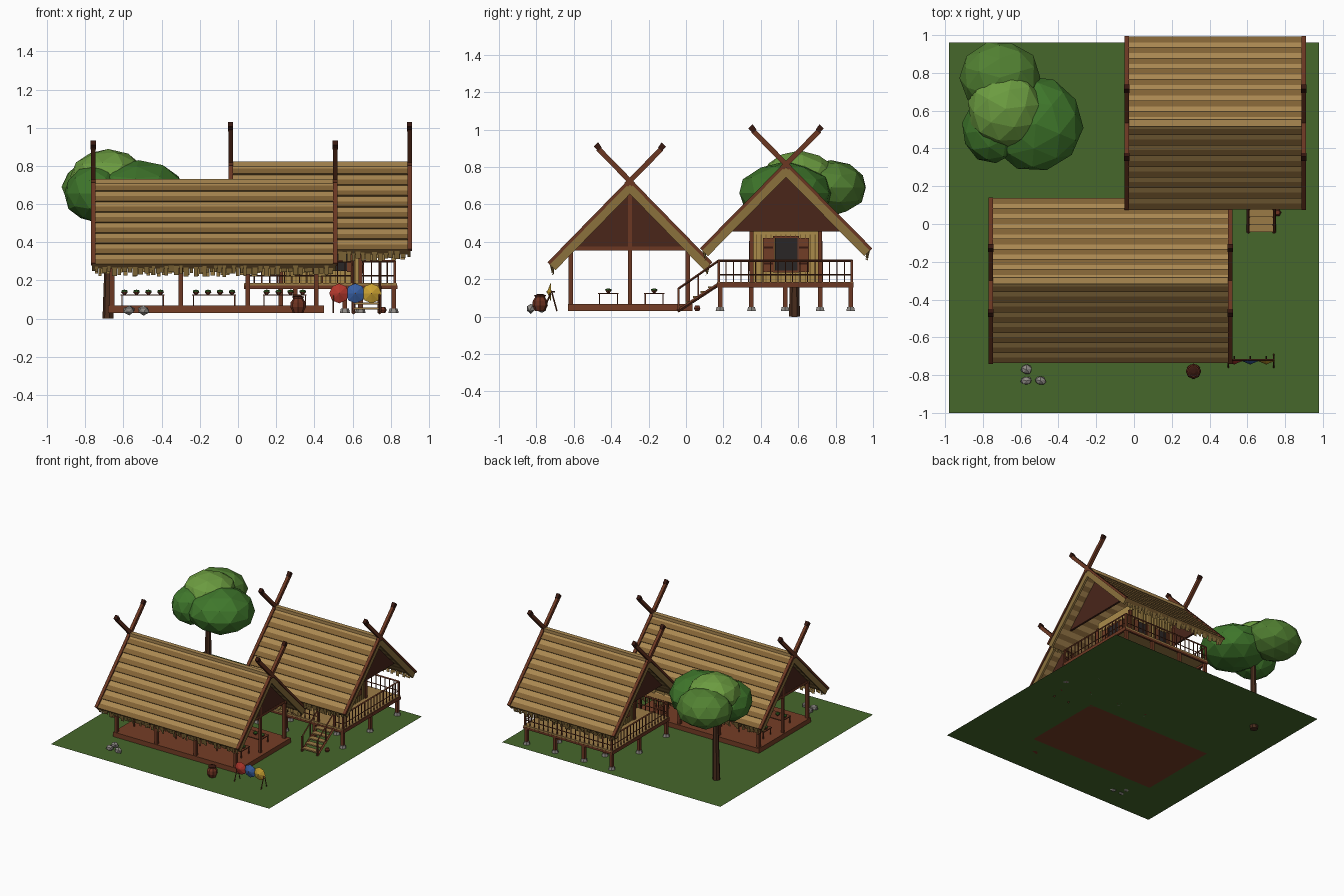
import bpy, bmesh, math, random
from mathutils import Vector, Matrix

if "Cube" in bpy.data.objects:
    bpy.data.objects.remove(bpy.data.objects["Cube"])

random.seed(4)
G = 0.03          # ground level
parts = {}        # part name -> (bmesh, colour)
COL = dict(grass='48672F', thatch='A98752', straw='806238', fringe='8A703F', wood='6B3A27', dark='3A1E17',
           gable='4B2A20', floor='74402A', wall='A88A4C', batten='7C6233', door='2E2A2A', shutter='70402A',
           stone='8F8B86', tan='9A7A48', leaf='41762F', leaf2='527F35', leaf3='6B9A42', bark='4A3022',
           red='B03A30', blue='3A5FA0', yellow='C9A035', clay='6E3626', plant='3C6B2C')


def part(name, col):
    if name not in parts:
        parts[name] = (bmesh.new(), col)
    return parts[name][0]


def box(name, col, x0, x1, y0, y1, z0, z1):
    m = Matrix.Translation(((x0+x1)/2, (y0+y1)/2, (z0+z1)/2)) @ Matrix.Diagonal((x1-x0, y1-y0, z1-z0, 1))
    bmesh.ops.create_cube(part(name, col), size=1, matrix=m)


def prism(name, col, pts, x0, x1):
    """Extrude a polygon drawn in the y-z plane along x."""
    bm = part(name, col)
    a = [bm.verts.new((x0, y, z)) for y, z in pts]
    b = [bm.verts.new((x1, y, z)) for y, z in pts]
    bm.faces.new(a)
    bm.faces.new(b)
    for i in range(len(pts)):
        j = (i+1) % len(pts)
        bm.faces.new((a[i], a[j], b[j], b[i]))


def stick(name, col, p, q, r1, r2=None, n=4):
    p, q = Vector(p), Vector(q)
    m = Matrix.Translation((p+q)/2) @ (q-p).to_track_quat('Z', 'Y').to_matrix().to_4x4()
    bmesh.ops.create_cone(part(name, col), cap_ends=True, segments=n, radius1=r1,
                          radius2=r1 if r2 is None else r2, depth=(q-p).length, matrix=m)


def lathe(name, col, x, y, profile, n=8):
    bm = part(name, col)
    rings = [[bm.verts.new((x+r*math.cos(2*math.pi*i/n), y+r*math.sin(2*math.pi*i/n), z)) for i in range(n)]
             for r, z in profile]
    for a, b in zip(rings, rings[1:]):
        for i in range(n):
            bm.faces.new((a[i], a[(i+1) % n], b[(i+1) % n], b[i]))
    bm.faces.new(rings[0])
    bm.faces.new(rings[-1])


def blob(name, col, c, s, sub=2, jitter=0.0):
    m = Matrix.Translation(c) @ Matrix.Diagonal((*s, 1)) @ Matrix.Rotation(random.random()*6, 4, 'Z')
    r = bmesh.ops.create_icosphere(part(name, col), subdivisions=sub, radius=1, matrix=m)
    for v in r['verts']:
        v.co += (v.co - Vector(c)) * random.uniform(-jitter, jitter)


def roof(tag, x0, x1, yr, zr, hw, drop, panel_xs, panel_z):
    ln = math.hypot(hw, drop)
    ny, nz = drop/ln, hw/ln
    for s in (-1, 1):
        def P(t, o):
            return (yr+s*(hw*t+ny*o), zr-drop*t+nz*o)

        def slab(name, col, t0, t1, lo, h0, h1, xa, xb):
            prism(tag+name, col, [P(t0, lo), P(t1, lo), P(t1, h1), P(t0, h0)], xa, xb)
        # stepped thatch courses, two tones each
        n = 8
        for k in range(n):
            t, d = k/n, 1/n
            slab('_thatch_light', 'thatch', t, t+d/2, -.026, 0, .005, x0, x1)
            slab('_thatch_dark', 'straw', t+d/2, t+d, -.026, .005, .01, x0, x1)
        # gable edges and crossed horns
        for xe, e in ((x0, -1), (x1, 1)):
            xa, xb = sorted((xe-e*.012, xe+e*.004))
            slab('_gable_thatch', 'fringe', .02, 1.0, -.045, 0, 0, xa, xb)
            xa, xb = sorted((xe-e*.013, xe+e*.011))
            slab('_bargeboard', 'wood', 0, 1.0, -.002, .015, .015, xa, xb)
            slab('_horn', 'wood', -.40, .04, -.01, .017, .017, xa, xb)
            slab('_horn_tip', 'dark', -.44, -.385, -.006, .027, .021, xa-.002, xb+.002)
        # ragged straw hanging from the eave
        y, z = P(.985, -.008)
        x = x0+.01
        while x < x1-.03:
            w = random.uniform(.014, .028)
            h = random.uniform(.035, .062)
            k = random.uniform(-.006, .006)
            prism(tag+'_eave_fringe', 'fringe', [(y+k, z), (y+k+s*.006, z), (y+k-s*.008, z-h)], x, x+w)
            x += w+random.uniform(0, .008)
    box(tag+'_ridge_cap', 'thatch', x0, x1, yr-.018, yr+.018, zr-.012, zr+.012)
    half = hw*(zr-.035-panel_z)/drop
    for x in panel_xs:
        prism(tag+'_gable_panel', 'gable', [(yr-half, panel_z), (yr+half, panel_z), (yr, zr-.035)], x-.008, x+.008)


def post(name, x, y, z0, z1, w=.012, col='wood'):
    box(name, col, x-w, x+w, y-w, y+w, z0, z1)


# ground
gb = part('ground', 'grass')
gb.faces.new([gb.verts.new(p) for p in ((-.98, -1, G), (.98, -1, G), (.98, .96, G), (-.98, .96, G))])

# open hall: roof, floor, posts, beams
roof('hall', -.76, .51, -.30, .72, .43, .44, (-.66, .41), .365)
box('hall_floor', 'floor', -.68, .45, -.63, .035, G, .068)
for x in (-.66, -.30, .05, .41):
    for y in (-.615, .01):
        post('hall_post', x, y, G, .385)
for x in (-.66, .41):
    post('hall_ridge_post', x, -.30, G, .66, .01)
    box('hall_cross_beam', 'wood', x-.01, x+.01, -.62, .02, .355, .375)
for y in (-.615, .01):
    box('hall_long_beam', 'wood', -.68, .43, y-.01, y+.01, .355, .378)
box('hall_ridge_beam', 'wood', -.74, .49, -.31, -.29, .655, .68)

# tables with small plants in bowls
for tx in (-.50, -.125, .245):
    for ty in (-.415, -.17):
        box('table_top', 'wood', tx-.115, tx+.115, ty-.055, ty+.055, .120, .127)
        for sx in (-1, 1):
            for sy in (-1, 1):
                post('table_leg', tx+sx*.108, ty+sy*.048, .068, .12, .003)
        for i in range(4):
            px = tx-.095+i*.063
            lathe('bowl', 'clay', px, ty, [(.008, .127), (.018, .139)], 6)
            blob('bowl_plant', 'plant', (px, ty, .143), (.019, .019, .009), 1)

# raised house: roof, deck, stilts
roof('house', -.04, .90, .535, .81, .45, .455, (.07, .80), .455)
box('deck', 'tan', .035, .83, .165, .895, .172, .186)
for y in (.172, .535, .888):
    box('deck_beam', 'wood', .035, .835, y-.008, y+.008, .155, .173)
for x in (.04, .826):
    box('deck_edge', 'wood', x-.008, x+.008, .165, .895, .155, .184)
stilts = [(x, y) for x in (.05, .30, .56, .815) for y in (.182, .53, .88)]
cabin = [(x, y) for x in (.225, .642) for y in (.35, .717)]
for x, y in stilts + cabin:
    post('stilt', x, y, G, .17)
    lathe('stilt_pad', 'stone', x, y, [(.027, G), (.021, G+.022)], 6)

# cabin walls with battens, windows and shutters
box('cabin_wall', 'wall', .225, .642, .35, .717, .18, .52)
for x, y in cabin:
    post('cabin_post', x, y, .18, .47, .011)
for i in range(1, 16):
    x = .225+.417*i/16
    box('cabin_batten', 'batten', x-.003, x+.003, .345, .722, .186, .50)
for i in range(1, 14):
    y = .35+.367*i/14
    box('cabin_batten', 'batten', .22, .647, y-.003, y+.003, .186, .44)
for sx, x in ((-1, .225), (1, .642)):
    a, b = sorted((x, x+sx*.010))
    box('door_opening', 'door', a, b, .475, .595, .245, .425)
    box('door_lintel', 'wood', a, b+.002, .465, .605, .42, .432)
    box('door_sill', 'wood', a, b+.002, .465, .605, .236, .247)
    for y in (.412, .597):
        box('door_shutter', 'shutter', a-.003, b+.003, y, y+.06, .24, .42)
        for z in (.28, .365):
            box('shutter_bar', 'dark', a-.005, b+.005, y+.006, y+.054, z, z+.01)
for sy, y in ((-1, .35), (1, .717)):
    a, b = sorted((y, y+sy*.010))
    for x in (.335, .535):
        box('window_opening', 'door', x-.035, x+.035, a, b, .25, .40)
        for s in (-.055, .055):
            box('window_shutter', 'shutter', x+s-.018, x+s+.018, a-.003, b+.003, .245, .405)


# railings around the deck, leaving a gap for the stair
def rail(p, q):
    p, q = Vector(p), Vector(q)
    n = max(1, round((q-p).length/.04))
    for z in (.225, .30):
        stick('railing', 'wood', (*p, z), (*q, z), .007 if z > .25 else .004)
    for i in range(n+1):
        c = p.lerp(q, i/n)
        post('railing_post' if i in (0, n) else 'baluster', c.x, c.y, .186, .30, .007 if i in (0, n) else .0028)


for a, b in (((.045, .175), (.60, .175)), ((.745, .175), (.822, .175)), ((.822, .175), (.822, .887)),
             ((.822, .887), (.045, .887)), ((.045, .887), (.045, .175))):
    rail(a, b)

# stair
for x in (.605, .742):
    stick('stair_stringer', 'wood', (x, .17, .17), (x, -.045, G), .010)
    stick('stair_handrail', 'wood', (x, .175, .30), (x, -.04, .15), .006)
    post('stair_newel', x, -.04, G, .152, .006)
    post('stair_baluster', x, .065, .09, .225, .004)
for i in range(5):
    y = -.02+i*.04
    box('stair_tread', 'tan', .605, .742, y-.022, y+.022, G+.018+i*.026, G+.028+i*.026)
lathe('stair_jar', 'clay', .76, .06, [(.012, G), (.02, G+.015), (.012, G+.03)], 6)

# paper umbrellas on a drying rack
for x, c in ((.53, 'red'), (.615, 'blue'), (.70, 'yellow')):
    stick(c+'_umbrella', c, (x, -.722, .132), (x, -.742, .132), .052, .004, 8)
    stick('umbrella_handle', 'bark', (x, -.745, .132), (x, -.70, .132), .004)
stick('rack_bar', 'wood', (.50, -.72, .135), (.745, -.72, .135), .004)
for x in (.50, .74):
    for y in (-.76, -.69):
        stick('rack_leg', 'wood', (x, y, G), (x, -.72, .14), .004)

# water jar and stones
lathe('water_jar', 'clay', .315, -.78, [(.027, G), (.041, .06), (.039, .085), (.026, .104), (.032, .115)], 8)
lathe('water_jar_lid', 'dark', .315, -.78, [(.028, .115), (.012, .122)], 8)
for x, y, s in ((-.57, -.77, .036), (-.57, -.83, .033), (-.495, -.83, .032)):
    blob('stone', 'stone', (x, y, G+.014), (s, s*.75, .025), 1, .15)

# tree
stick('tree_trunk', 'bark', (-.68, .58, 0), (-.67, .58, .62), .030, .018, 7)
blob('tree_crown_low', 'leaf', (-.52, .53, .66), (.255, .255, .165), 2, .03)
blob('tree_crown_side', 'leaf', (-.75, .50, .655), (.16, .18, .15), 2, .03)
blob('tree_crown_back', 'leaf2', (-.71, .775, .69), (.215, .195, .15), 2, .03)
blob('tree_crown_top', 'leaf3', (-.68, .61, .745), (.20, .20, .14), 2, .03)

# turn the gathered parts into objects
mats = {}
for name, (bm, c) in parts.items():
    if c not in mats:
        mats[c] = bpy.data.materials.new(c)
        mats[c].diffuse_color = [(int(COL[c][i:i+2], 16)/255)**2.2 for i in (0, 2, 4)] + [1]
    bmesh.ops.recalc_face_normals(bm, faces=bm.faces[:])
    if name == 'ground' and bm.faces[:][0].normal.z < 0:
        bmesh.ops.reverse_faces(bm, faces=bm.faces[:])
    me = bpy.data.meshes.new(name)
    bm.to_mesh(me)
    bm.free()
    me.materials.append(mats[c])
    bpy.context.collection.objects.link(bpy.data.objects.new(name, me))

for m in bpy.data.materials:
    if m.users and not m.is_grease_pencil:
        m.use_nodes = True
        m.node_tree.nodes["Principled BSDF"].inputs["Base Color"].default_value = m.diffuse_color
